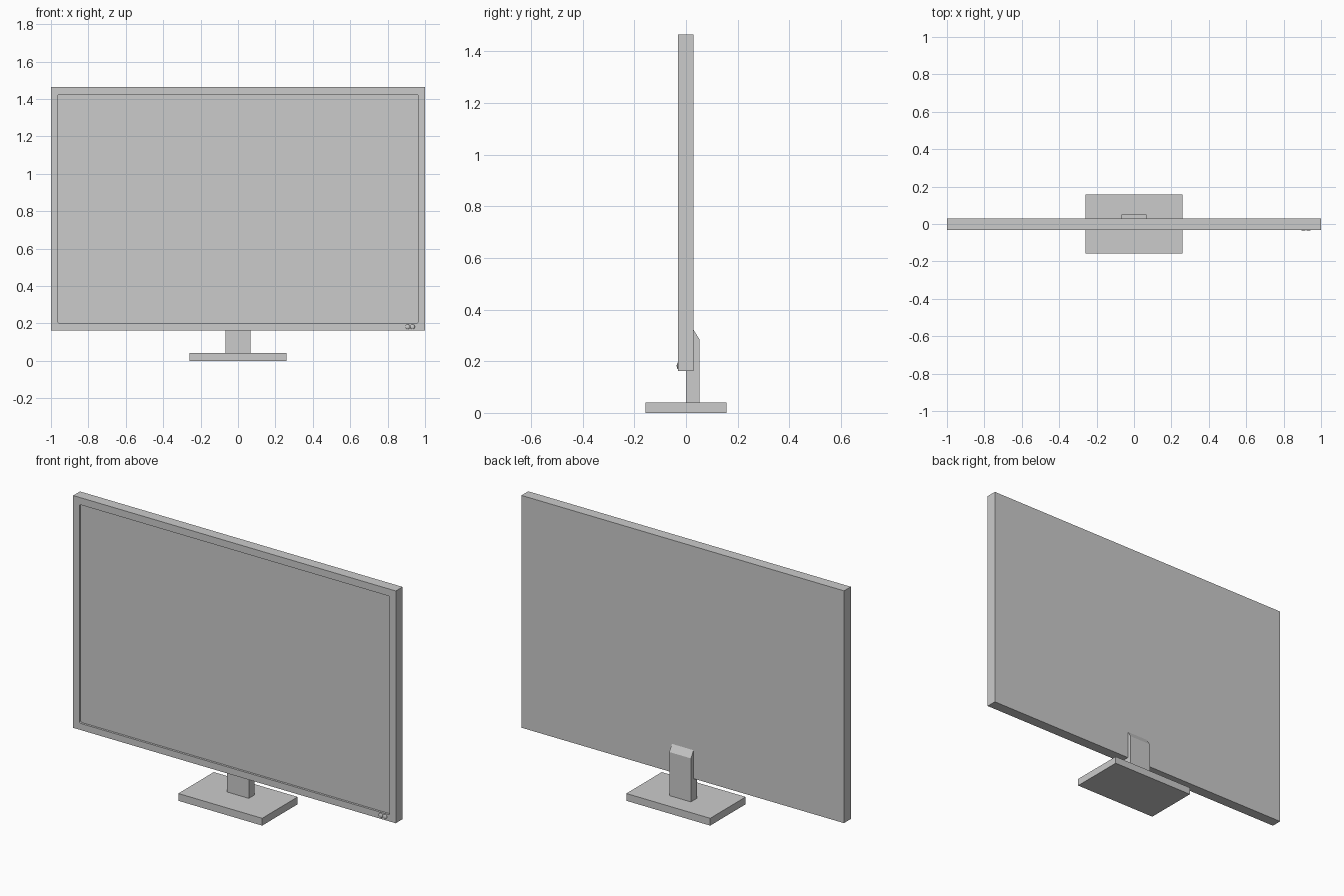
import bpy, bmesh
from mathutils import Matrix

if "Cube" in bpy.data.objects:
    bpy.data.objects.remove(bpy.data.objects["Cube"])


def finish(name, bm):
    bmesh.ops.recalc_face_normals(bm, faces=bm.faces)
    mesh = bpy.data.meshes.new(name)
    bm.to_mesh(mesh)
    bm.free()
    ob = bpy.data.objects.new(name, mesh)
    bpy.context.collection.objects.link(ob)
    return ob


def box(name, x, y, z, corner=0):
    """Box from (min, max) ranges; corner rounds the edges that run along y."""
    bm = bmesh.new()
    bmesh.ops.create_cube(bm, size=1)
    for v in bm.verts:
        v.co = [r[int(c > 0)] for r, c in zip((x, y, z), v.co)]
    if corner:
        edges = [e for e in bm.edges
                 if abs(e.verts[0].co.y - e.verts[1].co.y) > 1e-4]
        bmesh.ops.bevel(bm, geom=edges, offset=corner, segments=4,
                        profile=0.5, affect='EDGES')
    return finish(name, bm)


FRONT, BACK, BOTTOM, TOP = -0.031, 0.029, 0.163, 1.465

# Panel with a shallow, round-cornered screen recess
panel = box("panel", (-1, 1), (FRONT, BACK), (BOTTOM, TOP))
cutter = box("screen_cutter", (-0.962, 0.962), (FRONT - 0.05, FRONT + 0.012),
             (0.2, 1.425), corner=0.008)
cutter.hide_render = True
cutter.hide_viewport = True
cut = panel.modifiers.new("screen_recess", 'BOOLEAN')
cut.operation = 'DIFFERENCE'
cut.solver = 'EXACT'
cut.object = cutter

# Base plate
box("base", (-0.26, 0.26), (-0.157, 0.157), (0, 0.041))

# Stem: side profile notched around the panel, sloped at the top
profile = [(0, 0.041), (0.052, 0.041), (0.052, 0.285),
           (BACK, 0.322), (BACK, BOTTOM), (0, BOTTOM)]
bm = bmesh.new()
side = bm.faces.new([bm.verts.new((-0.067, y, z)) for y, z in profile])
ext = bmesh.ops.extrude_face_region(bm, geom=[side], use_keep_orig=True)
moved = [g for g in ext["geom"] if isinstance(g, bmesh.types.BMVert)]
bmesh.ops.translate(bm, verts=moved, vec=(0.134, 0, 0))
finish("stem", bm)

# Two domed buttons on the lower right bezel
for i, x in enumerate((0.907, 0.933)):
    bm = bmesh.new()
    bmesh.ops.create_uvsphere(
        bm, u_segments=24, v_segments=12, radius=0.0125,
        matrix=Matrix.Translation((x, FRONT, 0.182)) @ Matrix.Diagonal((1, 0.4, 1, 1)))
    for f in bm.faces:
        f.smooth = True
    finish(f"button_{i + 1}", bm)
